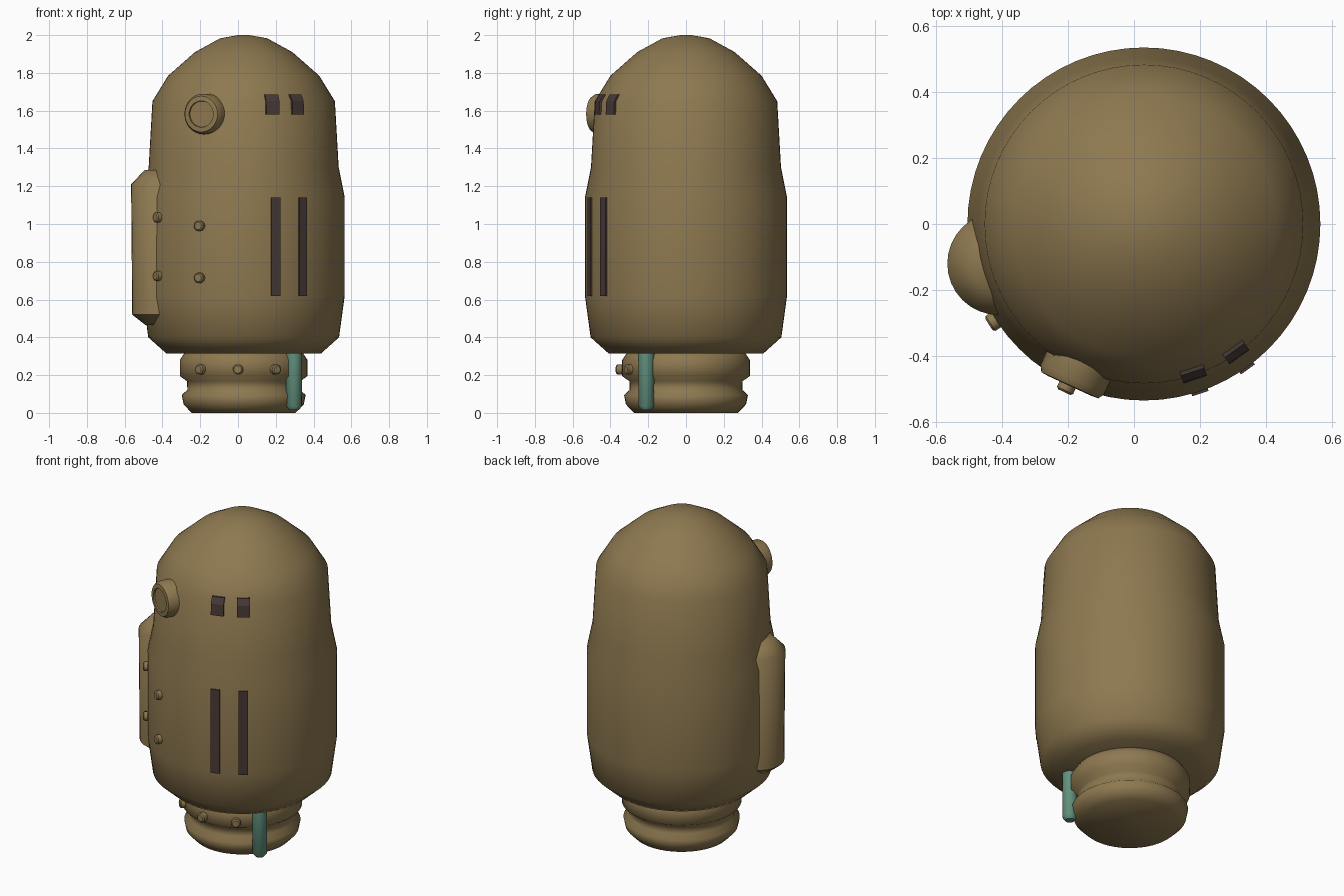
import bpy, bmesh, math
from mathutils import Matrix, Vector

cube = bpy.data.objects.get("Cube")
if cube:
    bpy.data.objects.remove(cube)

AXIS = Vector((0.03, 0, 0))  # centre line of the body


def material(name, rgb):
    m = bpy.data.materials.new(name)
    m.use_nodes = True
    m.diffuse_color = (*rgb, 1)
    m.node_tree.nodes["Principled BSDF"].inputs["Base Color"].default_value = (*rgb, 1)
    return m


BRONZE = material("bronze", (0.27, 0.19, 0.08))
DARK = material("dark slot", (0.065, 0.042, 0.038))
TEAL = material("teal", (0.12, 0.28, 0.205))


def finish(name, bm, mat, matrix, angle):
    bmesh.ops.recalc_face_normals(bm, faces=bm.faces)
    mesh = bpy.data.meshes.new(name)
    bm.to_mesh(mesh)
    bm.free()
    mesh.materials.append(mat)
    obj = bpy.data.objects.new(name, mesh)
    obj.matrix_world = matrix
    bpy.context.collection.objects.link(obj)
    bpy.ops.object.select_all(action="DESELECT")
    obj.select_set(True)
    bpy.context.view_layer.objects.active = obj
    bpy.ops.object.shade_smooth_by_angle(angle=math.radians(angle))
    return obj


def lathe(name, profile, mat, matrix, segments=32, angle=40):
    """Closed solid of revolution from (radius, height) pairs."""
    bm = bmesh.new()
    rings = []
    for r, z in profile:
        rings.append([bm.verts.new((r * math.cos(a), r * math.sin(a), z))
                      for a in (math.tau * i / segments for i in range(segments))])
    for low, high in zip(rings, rings[1:]):
        for i in range(segments):
            j = (i + 1) % segments
            bm.faces.new((low[i], low[j], high[j], high[i]))
    bm.faces.new(rings[0])
    bm.faces.new(rings[-1])
    return finish(name, bm, mat, matrix, angle)


def outward(x, y, z):
    """Frame on the body axis whose local x points towards (x, y)."""
    d = Vector((x, y, 0)) - AXIS
    return Matrix.Translation(AXIS + Vector((0, 0, z))) @ Matrix.Rotation(math.atan2(d.y, d.x), 4, "Z")


def radial_lathe(name, profile, x, y, z, segments):
    turn = Matrix.Rotation(math.pi / 2, 4, "Y")
    return lathe(name, profile, BRONZE, outward(x, y, z) @ turn, segments)


def slot(name, section, width, x, y):
    """Plate following the wall, extruded from a (radius, height) section."""
    bm = bmesh.new()
    sides = [[bm.verts.new((r, s * width / 2, z)) for r, z in section] for s in (-1, 1)]
    for side in sides:
        bm.faces.new(side)
    n = len(section)
    for i in range(n):
        j = (i + 1) % n
        bm.faces.new((sides[0][i], sides[0][j], sides[1][j], sides[1][i]))
    return finish(name, bm, DARK, outward(x, y, 0), 20)


# Main body with domed top
centre = Matrix.Translation(AXIS)
lathe("body", [(0.41, 0.315), (0.505, 0.4), (0.535, 0.62), (0.535, 1.14),
               (0.503, 1.3), (0.483, 1.65), (0.4, 1.785), (0.258, 1.91),
               (0.125, 1.983), (0.03, 2.0)], BRONZE, centre, 64, 50)

# Grooved foot
lathe("foot", [(0.275, 0), (0.318, 0.045), (0.328, 0.095), (0.298, 0.122),
               (0.3, 0.168), (0.338, 0.195), (0.338, 0.28), (0.305, 0.33)],
      BRONZE, centre, 48, 60)

# Rounded pod on the right side
lathe("side_pod", [(0.08, 0.465), (0.15, 0.52), (0.156, 1.21), (0.085, 1.285)],
      BRONZE, Matrix.Translation((-0.41, -0.12, 0)), 32, 50)

# Round lens housing
radial_lathe("lens", [(0.107, 0.44), (0.107, 0.518), (0.095, 0.538),
                      (0.07, 0.54), (0.068, 0.532)], -0.195, -0.49, 1.582, 32)

# Rivets on body and foot
rivets = [(-0.2, -0.485, 0.99, 0.564), (-0.2, -0.485, 0.715, 0.564),
          (-0.425, -0.295, 1.035, 0.56), (-0.425, -0.295, 0.725, 0.56),
          (-0.2, -0.264, 0.23, 0.365), (0, -0.35, 0.23, 0.372), (0.2, -0.306, 0.23, 0.365)]
for x, y, z, reach in rivets:
    radial_lathe("rivet", [(0.027, reach - 0.08), (0.027, reach - 0.006),
                           (0.02, reach)], x, y, z, 12)

# Dark slots: short pair above, long pair below
upper = [(0.45, 1.58), (0.497, 1.58), (0.493, 1.65), (0.472, 1.685), (0.45, 1.685)]
lower = [(0.51, 0.62), (0.542, 0.62), (0.542, 1.14), (0.51, 1.14)]
for x, y in ((0.18, -0.455), (0.31, -0.39)):
    slot("upper_slot", upper, 0.074, x, y)
for x, y in ((0.2, -0.51), (0.342, -0.436)):
    slot("lower_slot", lower, 0.052, x, y)

# Teal pipe beside the foot
lathe("pipe", [(0.025, 0.015), (0.041, 0.035), (0.043, 0.3), (0.043, 0.34)],
      TEAL, Matrix.Translation((0.297, -0.21, 0)), 16, 50)
